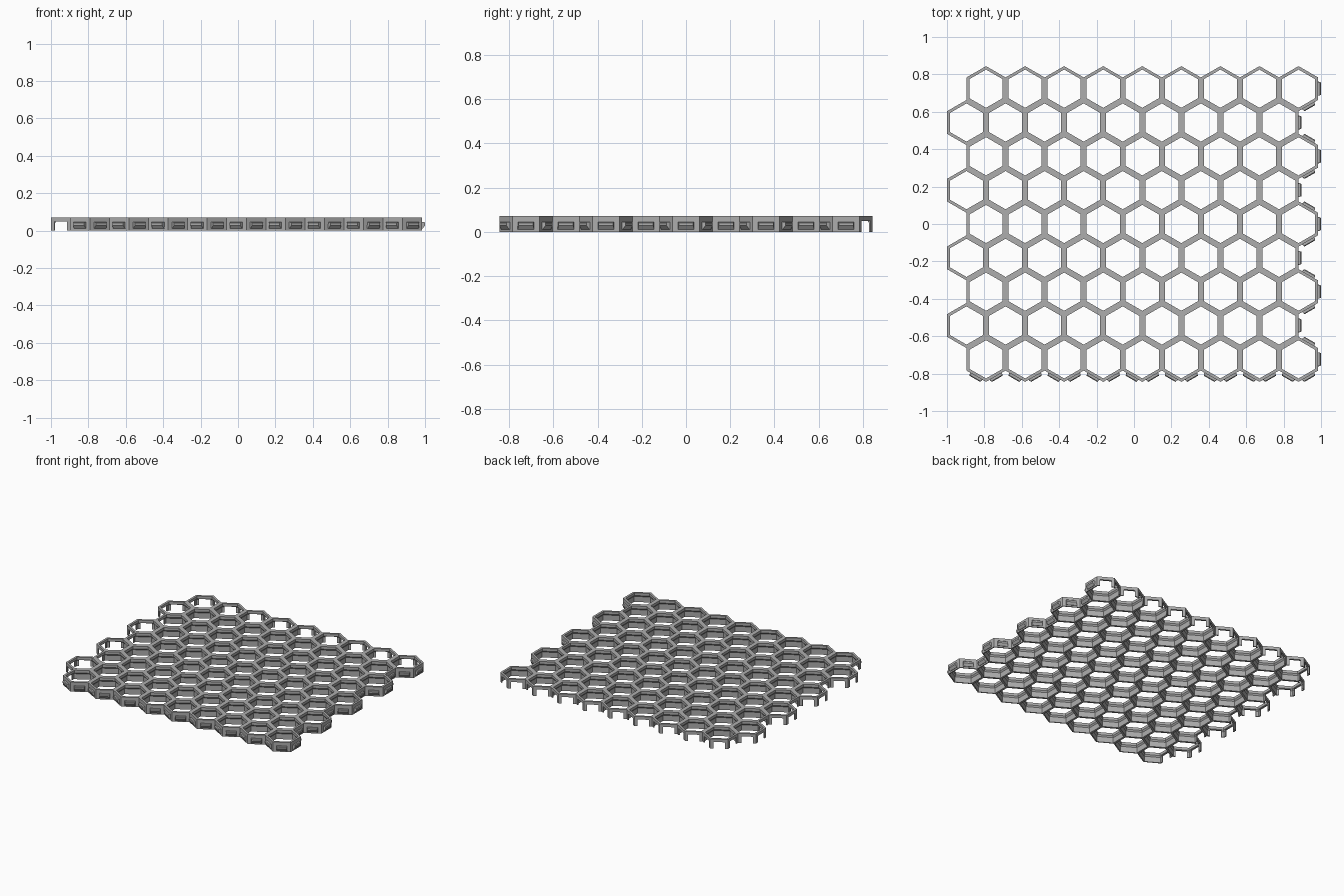
import bpy, bmesh, math
from mathutils import Vector, Matrix

if "Cube" in bpy.data.objects:
    bpy.data.objects.remove(bpy.data.objects["Cube"])

S = 2 / 226                 # one design unit in scene units
AP, H = 11.8, 8.0           # cell apothem and panel height
COLS, ROWS = 9, 9
PITCH, ROW = 2 * AP, 2 * AP * math.sin(math.pi / 3)
X0 = -113 + AP

mat = bpy.data.materials.new("grey_plastic")
mat.diffuse_color = (0.42, 0.42, 0.42, 1)
mat.use_nodes = True
mat.node_tree.nodes["Principled BSDF"].inputs["Base Color"].default_value = mat.diffuse_color


def centre(r, c):
    """Even rows are shifted half a cell to the right."""
    return Vector((X0 + c * PITCH + (AP if r % 2 == 0 else 0),
                   (r - (ROWS - 1) / 2) * ROW, 0))


def ring(bm, c, apothem, z):
    rad = apothem / math.cos(math.pi / 6)
    return [bm.verts.new(c + Vector((rad * math.cos(a), rad * math.sin(a), z)))
            for a in (math.radians(60 * k - 30) for k in range(6))]


def prism(bm, c, k, length, profile):
    """Extrude an (outward, z) profile along side k of a cell."""
    rot = Matrix.Rotation(math.radians(60 * k), 3, 'Z')
    ends = [[bm.verts.new(c + rot @ Vector((o, s * (length / 2 - inset), z)))
             for o, z, inset in profile] for s in (-1, 1)]
    n = len(profile)
    bm.faces.new(ends[0])
    bm.faces.new(ends[1][::-1])
    for i in range(n):
        j = (i + 1) % n
        bm.faces.new((ends[0][i], ends[1][i], ends[1][j], ends[0][j]))


def finish(bm, name):
    bmesh.ops.remove_doubles(bm, verts=bm.verts, dist=0.01)
    bmesh.ops.recalc_face_normals(bm, faces=bm.faces)
    bmesh.ops.scale(bm, vec=(S, S, S), verts=bm.verts)
    me = bpy.data.meshes.new(name)
    bm.to_mesh(me)
    bm.free()
    me.materials.append(mat)
    ob = bpy.data.objects.new(name, me)
    bpy.context.collection.objects.link(ob)
    return ob


panel, tabs, cuts = bmesh.new(), bmesh.new(), bmesh.new()
# cell wall section: thin skirt, chamfer, thick lip on top
SECTION = [(AP, 0), (10.9, 0), (10.9, 4.6), (10, 5.8), (10, H), (AP, H)]
# snap wedge and matching notch sections: outward, height, end inset
TAB = [(11.2, 1.2, 0), (12.2, 1.2, 0), (13.6, 3.2, 0.5), (13.6, 4.6, 0.5), (13.1, 5.1, 0.3), (11.2, 5.1, 0)]
NOTCH = [(9.5, -1, 0), (12.8, -1, 0), (12.8, 5.5, 0), (9.5, 5.5, 0)]

for r in range(ROWS):
    for col in range(COLS):
        c = centre(r, col)
        rings = [ring(panel, c, a, z) for a, z in SECTION]
        for k in range(6):
            n = (k + 1) % 6
            for a, b in zip(rings, rings[1:]):
                panel.faces.new((a[k], a[n], b[n], b[k]))
            # neighbour across side k
            nr = r + (0, 1, 1, 0, -1, -1)[k]
            nx = c.x + PITCH * math.cos(math.radians(60 * k))
            inside = 0 <= nr < ROWS and \
                centre(nr, 0).x - 1 < nx < centre(nr, COLS - 1).x + 1
            if inside:
                continue
            # border wall, notched on left and back, tabbed on right and front
            panel.faces.new((rings[-1][k], rings[-1][n], rings[0][n], rings[0][k]))
            if nr >= ROWS or (nr >= 0 and k in (2, 3, 4)):
                prism(cuts, c, k, 8.8, NOTCH)
            else:
                prism(tabs, c, k, 8.4, TAB)

honeycomb = finish(panel, "honeycomb_panel")
finish(tabs, "snap_tabs")
cutter = finish(cuts, "notch_cutter")
cutter.hide_render = True
cutter.hide_viewport = True

# cut the joining notches
mod = honeycomb.modifiers.new("notches", 'BOOLEAN')
mod.operation = 'DIFFERENCE'
mod.solver = 'EXACT'
mod.object = cutter
